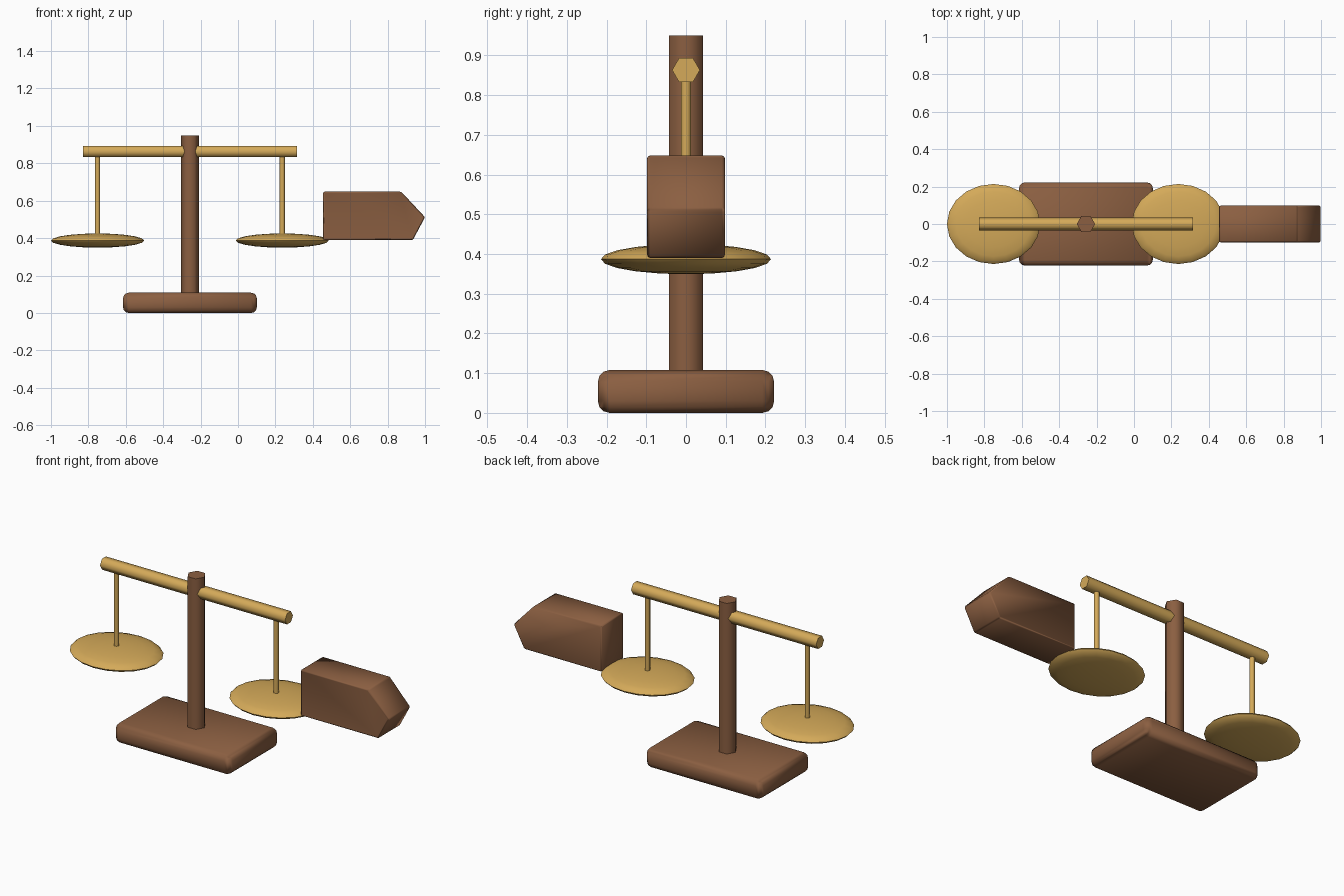
import bpy, bmesh, math
from mathutils import Matrix

cube = bpy.data.objects.get("Cube")
if cube:
    bpy.data.objects.remove(cube, do_unlink=True)


def material(name, rgb):
    m = bpy.data.materials.new(name)
    m.use_nodes = True
    m.diffuse_color = (*rgb, 1)
    m.node_tree.nodes["Principled BSDF"].inputs["Base Color"].default_value = (*rgb, 1)
    return m


wood = material("brown wood", (0.258, 0.114, 0.053))
brass = material("golden brass", (0.66, 0.40, 0.10))


def finish(name, bm, mat, angle, bevel=0, segments=3):
    bmesh.ops.recalc_face_normals(bm, faces=bm.faces)
    mesh = bpy.data.meshes.new(name)
    bm.to_mesh(mesh)
    bm.free()
    mesh.materials.append(mat)
    ob = bpy.data.objects.new(name, mesh)
    bpy.context.collection.objects.link(ob)
    bpy.ops.object.select_all(action='DESELECT')
    bpy.context.view_layer.objects.active = ob
    ob.select_set(True)
    if bevel:
        mod = ob.modifiers.new("rounded edges", 'BEVEL')
        mod.width = bevel
        mod.segments = segments
        mod.limit_method = 'ANGLE'
        mod.harden_normals = True
        bpy.ops.object.modifier_apply(modifier=mod.name)
    bpy.ops.object.shade_smooth_by_angle(angle=math.radians(angle))
    return ob


def hex_bar(name, centre, radius, length, mat, turn=Matrix()):
    bm = bmesh.new()
    # the first corner of the hexagon points along x
    bmesh.ops.create_circle(bm, cap_ends=True, segments=6, radius=radius,
                            matrix=Matrix.Rotation(math.radians(90), 4, 'Z'))
    face = bm.faces[:]
    ext = bmesh.ops.extrude_face_region(bm, geom=face, use_keep_orig=True)
    top = [v for v in ext["geom"] if isinstance(v, bmesh.types.BMVert)]
    bmesh.ops.translate(bm, verts=top, vec=(0, 0, length))
    bmesh.ops.translate(bm, verts=bm.verts, vec=(0, 0, -length / 2))
    bmesh.ops.transform(bm, verts=bm.verts, matrix=Matrix.Translation(centre) @ turn)
    finish(name, bm, mat, 65)


AXIS_X = -0.257

# base slab
bm = bmesh.new()
bmesh.ops.create_cube(bm, size=1, matrix=Matrix.Translation((AXIS_X, 0, 0.054))
                      @ Matrix.Diagonal((0.715, 0.444, 0.108, 1)))
finish("base", bm, wood, 40, bevel=0.03)

# post and cross beam
hex_bar("post", (AXIS_X, 0, 0.515), 0.049, 0.87, wood)
lay = Matrix.Rotation(math.radians(90), 4, 'Y') @ Matrix.Rotation(math.radians(90), 4, 'Z')
hex_bar("beam", (AXIS_X, 0, 0.863), 0.035, 1.145, brass, lay)

# hanging rods and pans
for side, sign in (("right", -1), ("left", 1)):
    x = AXIS_X + sign * 0.494
    hex_bar(side + "_rod", (x, 0, 0.625), 0.0145, 0.47, brass)
    bm = bmesh.new()
    bmesh.ops.create_uvsphere(bm, u_segments=20, v_segments=10, radius=1,
                              matrix=Matrix.Translation((x, 0, 0.387))
                              @ Matrix.Diagonal((0.249, 0.214, 0.038, 1)))
    finish(side + "_pan", bm, brass, 80)

# pointed block beside the left pan
outline = [(0.455, 0.39), (0.935, 0.39), (1.0, 0.512), (0.873, 0.648), (0.455, 0.648)]
bm = bmesh.new()
face = bm.faces.new([bm.verts.new((x, -0.098, z)) for x, z in outline])
ext = bmesh.ops.extrude_face_region(bm, geom=[face], use_keep_orig=True)
back = [v for v in ext["geom"] if isinstance(v, bmesh.types.BMVert)]
bmesh.ops.translate(bm, verts=back, vec=(0, 0.196, 0))
finish("pointed_block", bm, wood, 40, bevel=0.008, segments=2)
